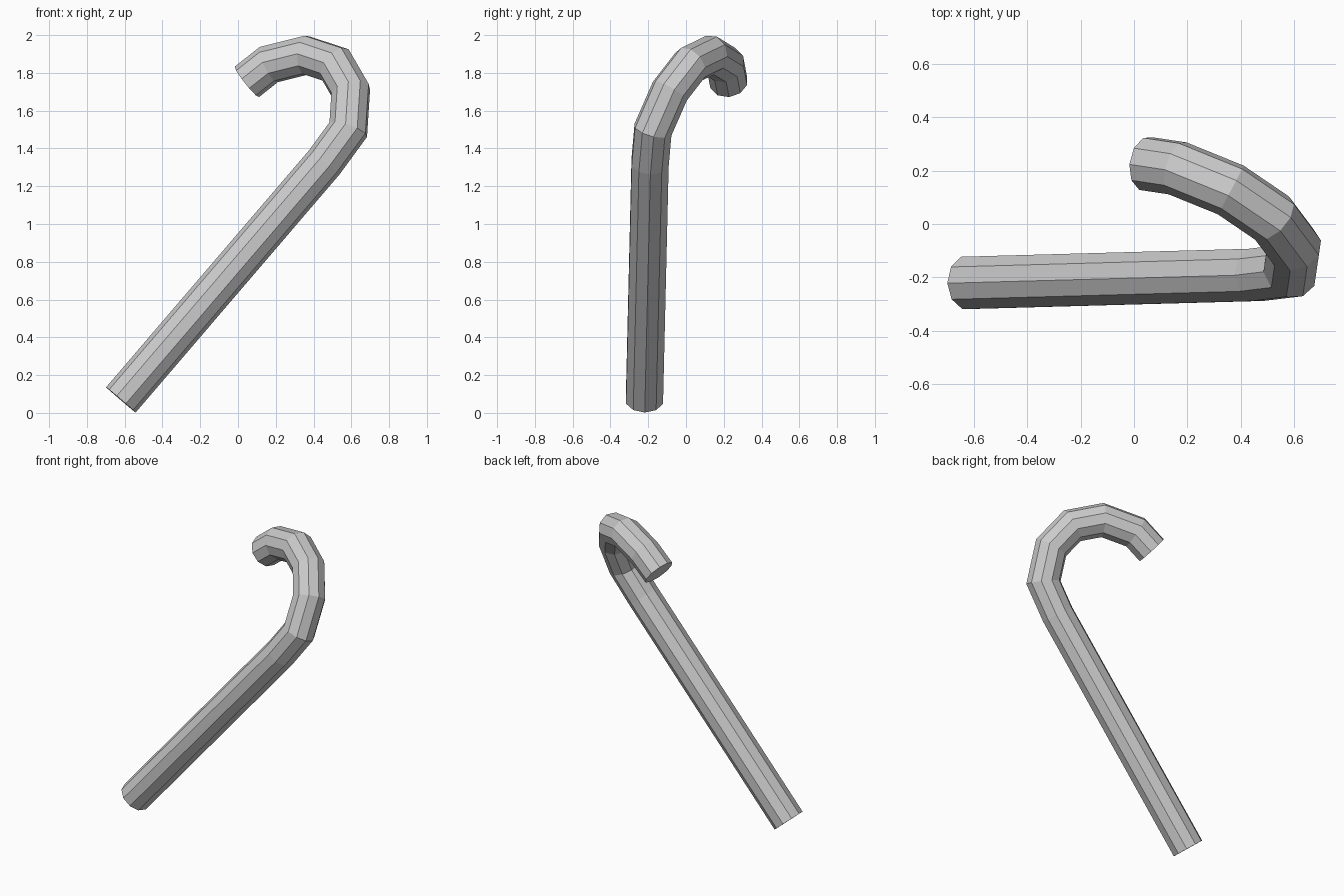
import bpy, bmesh, math
from mathutils import Vector

if "Cube" in bpy.data.objects:
    bpy.data.objects.remove(bpy.data.objects["Cube"])

SIDES, RADIUS = 10, 0.103

# Tilted plane of the cane: shaft direction, hook direction and plane normal
start = Vector((-0.62, -0.22, 0.069))
along = Vector((0.650, 0.018, 0.759)).normalized()
across = Vector((-0.626, 0.576, 0.526))
across = (across - along * across.dot(along)).normalized()
normal = along.cross(across).normalized()

# Centre line in that plane: straight shaft, then the round hook
path = [(0, 0), (1.655, 0), (1.87, 0.02), (2.035, 0.17), (2.09, 0.355),
        (2.03, 0.54), (1.865, 0.685), (1.72, 0.72)]
points = [start + along * s + across * w for s, w in path]


def sweep_tube(name, pts):
    """Sweep a regular polygon along a planar path with mitred joints."""
    bm = bmesh.new()
    rings = []
    for i, p in enumerate(pts):
        before = (p - pts[max(i - 1, 0)]).normalized()
        after = (pts[min(i + 1, len(pts) - 1)] - p).normalized()
        tangent = (before + after).normalized()
        stretch = 1 / tangent.dot(after if i == 0 else before)
        side = normal.cross(tangent) * stretch
        ring = []
        for k in range(SIDES):
            a = 2 * math.pi * k / SIDES
            ring.append(bm.verts.new(p + RADIUS * (side * math.cos(a) + normal * math.sin(a))))
        rings.append(ring)
    for r0, r1 in zip(rings, rings[1:]):
        for k in range(SIDES):
            j = (k + 1) % SIDES
            bm.faces.new((r0[k], r0[j], r1[j], r1[k]))
    # flat end caps
    bm.faces.new(rings[0])
    bm.faces.new(rings[-1])
    bmesh.ops.recalc_face_normals(bm, faces=bm.faces)
    mesh = bpy.data.meshes.new(name)
    bm.to_mesh(mesh)
    bm.free()
    obj = bpy.data.objects.new(name, mesh)
    bpy.context.collection.objects.link(obj)
    return obj


# Cane with hooked handle
sweep_tube("cane", points)
